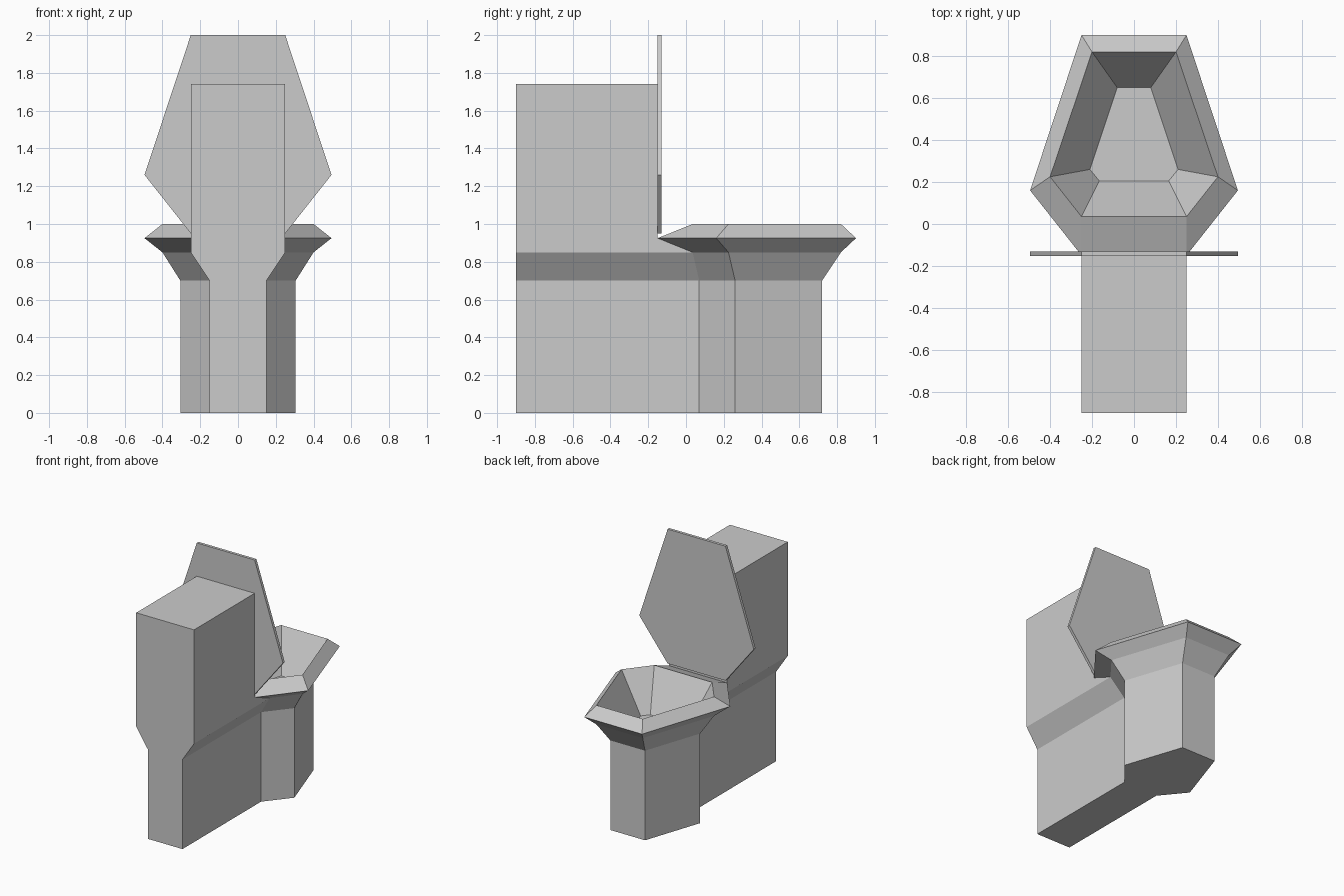
import bpy
import bmesh

cube = bpy.data.objects.get("Cube")
if cube:
    bpy.data.objects.remove(cube, do_unlink=True)

# One plain grey for everything
grey = bpy.data.materials.new("porcelain grey")
grey.use_nodes = True
colour = (0.6, 0.6, 0.6, 1)
grey.diffuse_color = colour
grey.node_tree.nodes["Principled BSDF"].inputs["Base Color"].default_value = colour


def mirrored(half, place):
    """Closed ring from right-hand (x, y) points, mirrored across x."""
    pts = list(half) + [(-x, y) for x, y in reversed(half)]
    return [place(x, y) for x, y in pts]


def loft(name, rings, open_back=(), open_front=()):
    """Skin a stack of rings; listed levels leave out the hidden joining face."""
    bm = bmesh.new()
    loops = [[bm.verts.new(p) for p in ring] for ring in rings]
    n = len(rings[0])
    for level, (a, b) in enumerate(zip(loops, loops[1:])):
        for i in range(n):
            j = (i + 1) % n
            if i == n - 1 and level in open_back:
                continue
            if i == n // 2 - 1 and level in open_front:
                continue
            bm.faces.new((a[i], a[j], b[j], b[i]))
    bm.faces.new(list(reversed(loops[0])))
    bm.faces.new(loops[-1])
    mesh = bpy.data.meshes.new(name)
    bm.to_mesh(mesh)
    bm.free()
    mesh.materials.append(grey)
    obj = bpy.data.objects.new(name, mesh)
    bpy.context.collection.objects.link(obj)
    return obj


def level(half, z):
    return mirrored(half, lambda x, y: (x, y, z))


# Half outlines, from the hinge side to the far tip
foot = [(0.15, 0.07), (0.305, 0.26), (0.15, 0.72)]
collar = [(0.25, 0.035), (0.40, 0.225), (0.20, 0.82)]
rim = [(0.25, -0.15), (0.495, 0.16), (0.25, 0.90)]
basin = [(0.165, 0.205), (0.21, 0.26), (0.08, 0.65)]

# Bowl: pedestal, flared collar, rim and the hollow basin
loft("bowl", [level(foot, 0), level(foot, 0.70), level(collar, 0.85),
              level(rim, 0.925), level(collar, 1.0), level(basin, 0.70)],
     open_back=(0, 1, 2))

# Tank: narrow lower body widening into the tall box
steps = [(0.15, 0.07, 0), (0.15, 0.07, 0.70), (0.25, 0.035, 0.85),
         (0.25, -0.15, 0.925), (0.25, -0.15, 1.74)]
loft("tank_body", [level([(w, -0.90), (w, front)], z) for w, front, z in steps],
     open_front=(0, 1, 2))

# Lid: thin raised plate with the rim outline
lid_half = [(0.25, 0.95), (0.495, 1.26), (0.25, 2.0)]
loft("lid", [mirrored(lid_half, lambda x, z, y=y: (x, y, z))
             for y in (-0.13, -0.152)])
